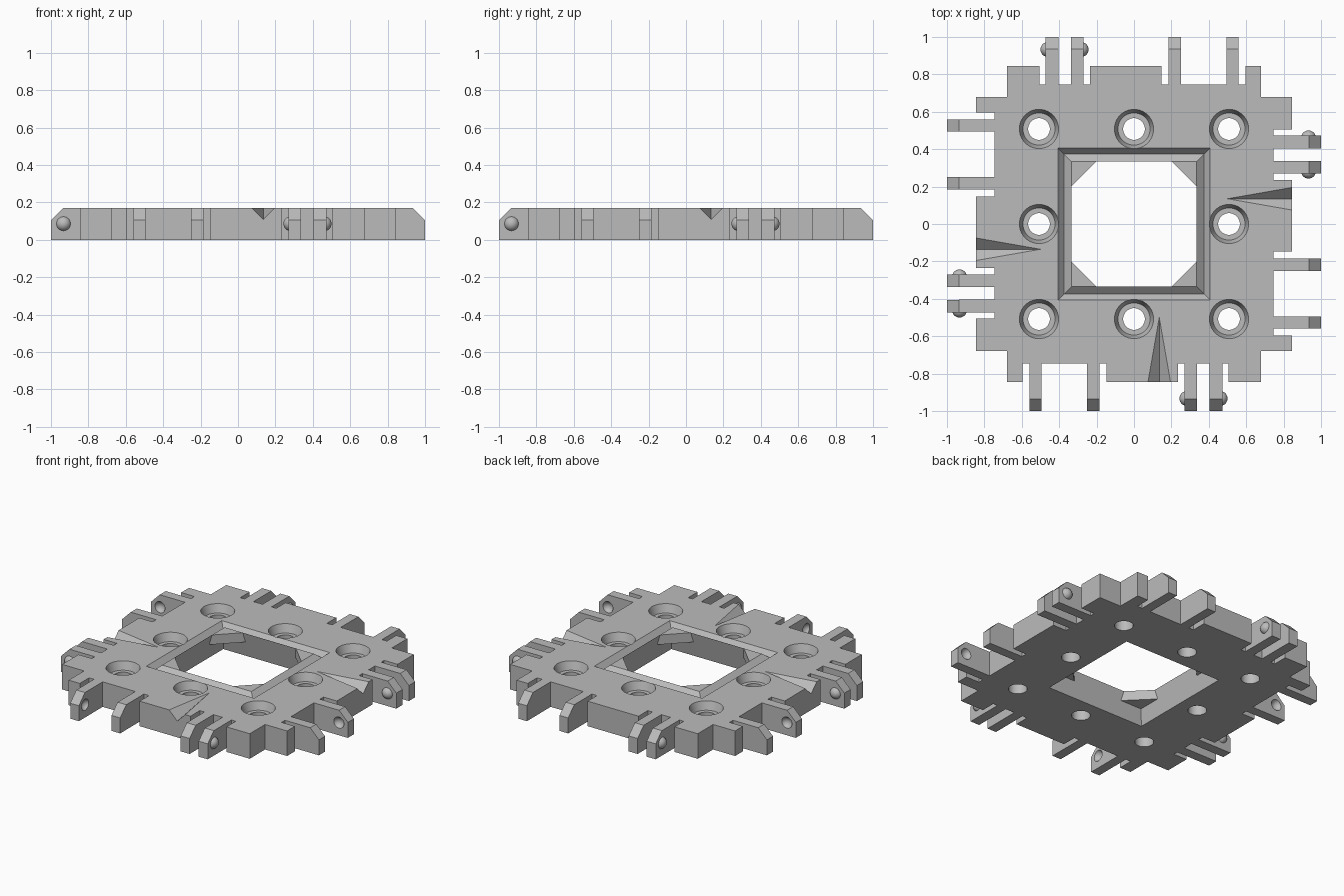
import bpy, bmesh
from math import pi, cos, sin, radians
from mathutils import Matrix, Vector

if "Cube" in bpy.data.objects:
    bpy.data.objects.remove(bpy.data.objects["Cube"], do_unlink=True)

HEIGHT = 0.17
EDGE = 0.745      # main edge of the plate
TAB = 0.845       # outer edge of the wide teeth
SIDES = ["front", "left", "back", "right"]

grey = bpy.data.materials.new("plain_grey")
grey.use_nodes = True
colour = (0.5, 0.5, 0.5, 1)
grey.diffuse_color = colour
for node in grey.node_tree.nodes:
    if node.type == "BSDF_PRINCIPLED":
        node.inputs["Base Color"].default_value = colour


def turn(k):
    return Matrix.Rotation(k * pi / 2, 4, "Z")


def finish(bm, name, matrix=None):
    if matrix is not None:
        bm.transform(matrix)
    bmesh.ops.recalc_face_normals(bm, faces=bm.faces)
    mesh = bpy.data.meshes.new(name)
    bm.to_mesh(mesh)
    bm.free()
    mesh.materials.append(grey)
    obj = bpy.data.objects.new(name, mesh)
    bpy.context.collection.objects.link(obj)
    return obj


def hull(name, points, matrix=None):
    """Convex solid around a few points."""
    bm = bmesh.new()
    for p in points:
        bm.verts.new(p)
    bmesh.ops.convex_hull(bm, input=bm.verts)
    bmesh.ops.dissolve_limit(bm, angle_limit=radians(1), verts=bm.verts, edges=bm.edges)
    return finish(bm, name, matrix)


def lathe(name, profile, count, centre=(0, 0), ring=False):
    """Turned solid or closed ring; four sides give a square, sized by its half width."""
    bm = bmesh.new()
    grow, phase = (2 ** 0.5, pi / 4) if count == 4 else (1, 0)
    loops = []
    for r, z in profile:
        angles = [phase + 2 * pi * i / count for i in range(count)]
        loops.append([bm.verts.new((centre[0] + grow * r * cos(a),
                                    centre[1] + grow * r * sin(a), z)) for a in angles])
    pairs = list(zip(loops, loops[1:]))
    if ring:
        pairs.append((loops[-1], loops[0]))
    else:
        bm.faces.new(loops[0])
        bm.faces.new(loops[-1])
    for a, b in pairs:
        for i in range(count):
            j = (i + 1) % count
            bm.faces.new((a[i], a[j], b[j], b[i]))
    return finish(bm, name)


def ball(name, centre, matrix):
    bm = bmesh.new()
    bmesh.ops.create_uvsphere(bm, u_segments=32, v_segments=16, radius=0.04,
                              matrix=Matrix.Translation(centre))
    return finish(bm, name, matrix)


def activate(obj):
    bpy.ops.object.select_all(action="DESELECT")
    obj.select_set(True)
    bpy.context.view_layer.objects.active = obj


def cut(obj, cutter):
    cutter.hide_render = True
    mod = obj.modifiers.new("cut", "BOOLEAN")
    mod.operation = "DIFFERENCE"
    mod.solver = "EXACT"
    mod.object = cutter
    activate(obj)
    bpy.ops.object.modifier_apply(modifier=mod.name)
    bpy.data.objects.remove(cutter, do_unlink=True)


def smooth(obj):
    activate(obj)
    bpy.ops.object.shade_smooth_by_angle(angle=radians(30))


# Toothed plate: one side of the outline, repeated around the centre
side = [(-0.68, -0.68), (-0.68, -TAB), (-0.597, -TAB), (-0.597, -EDGE),
        (-0.147, -EDGE), (-0.147, -TAB), (0.235, -TAB), (0.235, -EDGE),
        (0.505, -EDGE), (0.505, -TAB), (0.68, -TAB)]
bm = bmesh.new()
outline = [bm.verts.new(turn(k) @ Vector((x, y, 0))) for k in range(4) for x, y in side]
base = bm.faces.new(outline)
top = bmesh.ops.extrude_face_region(bm, geom=[base])["geom"]
bmesh.ops.translate(bm, vec=(0, 0, HEIGHT),
                    verts=[v for v in top if isinstance(v, bmesh.types.BMVert)])
plate = finish(bm, "toothed_plate")

# Central square opening, wider at the bottom, with a V groove around its rim
cut(plate, lathe("opening_cutter", [(0.38, -0.05), (0.37, 0), (0.335, HEIGHT), (0.333, 0.18)], 4))
cut(plate, lathe("groove_cutter", [(0.414, 0.18), (0.375, 0.135), (0.324, 0.18)], 4, ring=True))

# Eight stepped holes
hole = [(0.058, -0.05), (0.058, 0.115), (0.086, 0.115), (0.105, HEIGHT), (0.108, 0.18)]
for i in (-1, 0, 1):
    for j in (-1, 0, 1):
        if i or j:
            cut(plate, lathe("hole_cutter", hole, 48, (i * 0.508, j * 0.508)))

# Tapering V notch on each side
for k in range(4):
    rim = [(0.135, -0.5), (0.065, -0.9), (0.205, -0.9)]
    points = [(x, y, z) for x, y in rim for z in (HEIGHT, 0.22)] + [(0.135, -0.9, 0.1)]
    cut(plate, hull("notch_cutter", points, turn(k)))
smooth(plate)

# Corner gussets inside the opening
for k in range(4):
    points = []
    for r, z in ((0.348, 0.105), (0.335, HEIGHT)):
        points += [(r, r, z), (r, 0.535 - r, z), (0.535 - r, r, z)]
    hull("opening_gusset_" + str(k + 1), points, turn(k))

# Prongs: two with inner dimples and two with outer bumps on each side
prong_profile = [(-EDGE, 0), (-1, 0), (-1, 0.105), (-0.935, HEIGHT), (-EDGE, HEIGHT)]
prongs = [("outer_socket", -0.56, -0.495, 1, False), ("inner_socket", -0.25, -0.185, -1, False),
          ("inner_snap", 0.27, 0.337, -1, True), ("outer_snap", 0.405, 0.473, 1, True)]
for k, side_name in enumerate(SIDES):
    for kind, x0, x1, facing, bump in prongs:
        name = side_name + "_" + kind
        prong = hull(name + "_prong", [(x, y, z) for x in (x0, x1) for y, z in prong_profile],
                     turn(k))
        face = x1 if facing > 0 else x0
        shift = -0.013 if bump else 0.013
        sphere = ball(name + "_bump", (face + facing * shift, -0.933, 0.086), turn(k))
        if bump:
            smooth(sphere)
        else:
            cut(prong, sphere)
            smooth(prong)
